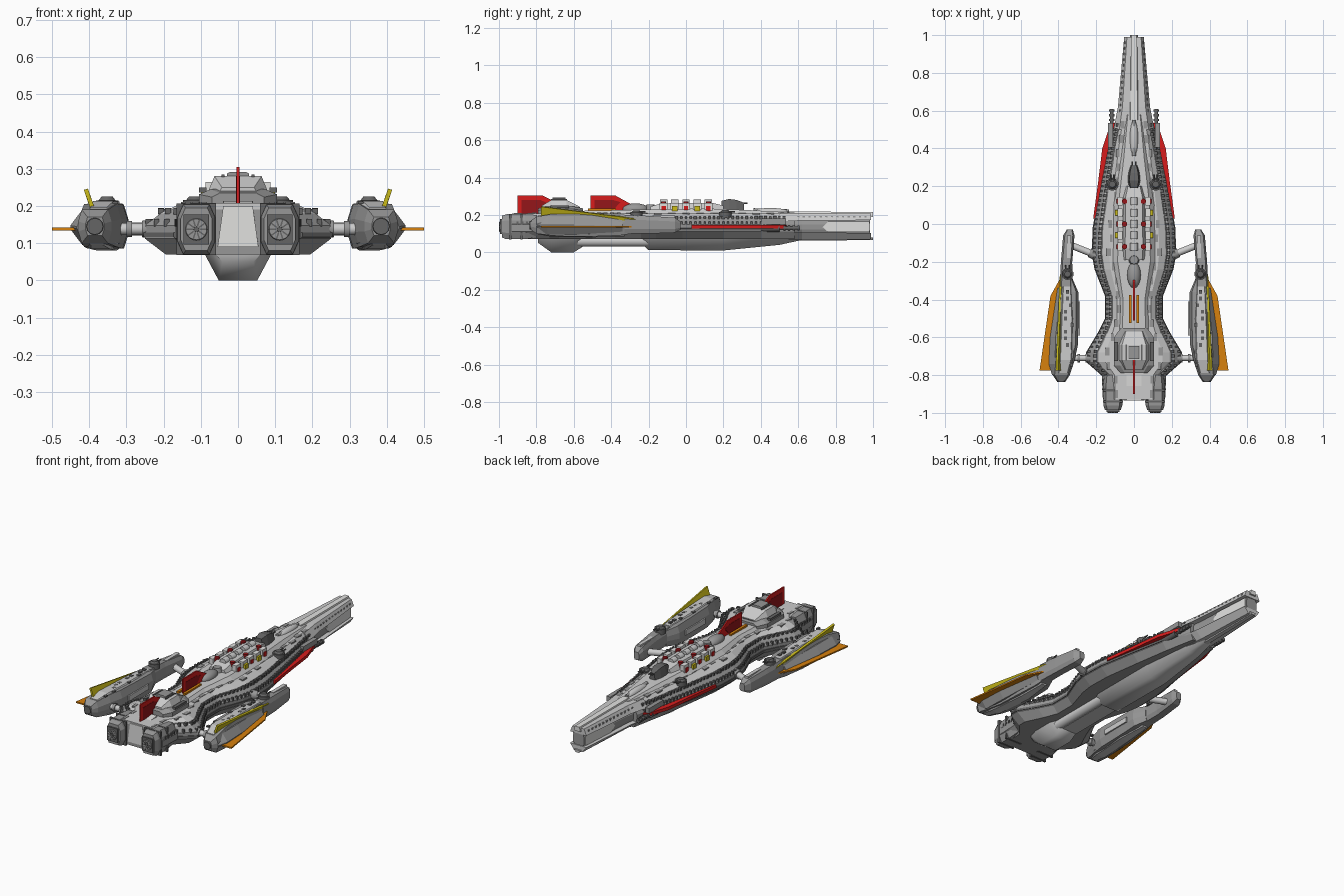
import bpy, bmesh, math, random
from mathutils import Matrix, Vector

if "Cube" in bpy.data.objects:
    bpy.data.objects.remove(bpy.data.objects["Cube"])
random.seed(4)

def mat(name, r, g, b):
    m = bpy.data.materials.new(name)
    m.diffuse_color = (r, g, b, 1)
    m.use_nodes = True
    m.node_tree.nodes["Principled BSDF"].inputs["Base Color"].default_value = m.diffuse_color
    return m
LIGHT = mat("light_grey", .6, .6, .6)
MID = mat("mid_grey", .31, .31, .31)
DARK = mat("dark_grey", .13, .13, .13)
WHITE = mat("off_white", .75, .75, .74)
RED = mat("red", .68, .012, .012)
DRED = mat("dark_red", .3, .008, .01)
YELLOW = mat("yellow", .6, .5, .01)
ORANGE = mat("orange", .68, .22, .004)

# ---------- helpers ----------
def add(name, bm, m, mirror=False, smooth=0):
    bmesh.ops.recalc_face_normals(bm, faces=bm.faces)
    me = bpy.data.meshes.new(name)
    bm.to_mesh(me)
    bm.free()
    me.materials.append(m)
    if smooth:
        me.shade_smooth()
        me.set_sharp_from_angle(angle=math.radians(smooth))
    ob = bpy.data.objects.new(name, me)
    bpy.context.collection.objects.link(ob)
    if mirror:
        ob.modifiers.new("mirror", 'MIRROR').use_mirror_merge = False
    return ob

HEX = [(1, .35), (1, .65), (.78, 1), (-.78, 1), (-1, .65), (-1, .35), (-.78, 0), (.78, 0)]
SLOPE = [(1, 0), (.72, 1), (-.72, 1), (-1, 0)]
KEEL = [(1, 1), (-1, 1), (-.52, 0), (.52, 0)]
OCT = [(1, .25), (1, .75), (.7, 1), (-.7, 1), (-1, .75), (-1, .25), (-.7, 0), (.7, 0)]
POINT = [(1, .45), (1, .55), (.1, 1), (-1, 1), (-1, 0), (.1, 0)]

def loft(name, prof, stations, m, mirror=False, smooth=0):
    """stations: (y, centre x, half width, z low, z high)"""
    bm = bmesh.new()
    rings = [[bm.verts.new((cx + u * w, y, a + v * (b - a))) for u, v in prof]
             for y, cx, w, a, b in stations]
    n = len(prof)
    for p, q in zip(rings, rings[1:]):
        for i in range(n):
            bm.faces.new((p[i], p[(i + 1) % n], q[(i + 1) % n], q[i]))
    bm.faces.new(rings[0])
    bm.faces.new(rings[-1])
    return add(name, bm, m, mirror, smooth)

def boxes(name, items, m, mirror=False):
    """items: (cx, cy, cz, sx, sy, sz)"""
    bm = bmesh.new()
    for x, y, z, a, b, c in items:
        bmesh.ops.create_cube(bm, size=1, matrix=Matrix.Translation((x, y, z)) @ Matrix.Diagonal((a, b, c, 1)))
    return add(name, bm, m, mirror)

def rods(name, items, m, mirror=False, seg=12):
    """items: (start, end, radius, end radius)"""
    bm = bmesh.new()
    for p, q, r1, r2 in items:
        p, q = Vector(p), Vector(q)
        rot = (q - p).to_track_quat('Z', 'Y').to_matrix().to_4x4()
        bmesh.ops.create_cone(bm, cap_ends=True, segments=seg, radius1=r1, radius2=r2, depth=(q - p).length,
                              matrix=Matrix.Translation((p + q) / 2) @ rot)
    return add(name, bm, m, mirror, 40)

def plate(name, pts, off, m, mirror=False):
    bm = bmesh.new()
    h = Vector(off) / 2
    a = [bm.verts.new(Vector(p) - h) for p in pts]
    b = [bm.verts.new(Vector(p) + h) for p in pts]
    bm.faces.new(a)
    bm.faces.new(b)
    for i in range(len(a)):
        j = (i + 1) % len(a)
        bm.faces.new((a[i], a[j], b[j], b[i]))
    return add(name, bm, m, mirror)

def ball(name, c, s, m, mirror=False):
    bm = bmesh.new()
    bmesh.ops.create_uvsphere(bm, u_segments=16, v_segments=10, radius=1,
                              matrix=Matrix.Translation(c) @ Matrix.Diagonal((*s, 1)))
    return add(name, bm, m, mirror, 40)

# ---------- main hull ----------
outline = [(-.93, .165), (-.8, .17), (-.73, .25), (-.68, .25), (-.58, .19), (-.5, .15), (-.38, .15),
           (-.24, .205), (-.16, .22), (-.02, .215), (.2, .175), (.4, .135), (.58, .09)]
loft("hull_armour", HEX, [(y, 0, w, .07, .19) for y, w in outline], MID)
loft("hull_belt", OCT, [(y, 0, w + .004, .11, .135) for y, w in outline[1:-1]], DARK)
loft("hull_deck", SLOPE, [(y, 0, w * .84, .18, .208) for y, w in outline], LIGHT)
loft("raised_deck", SLOPE, [(-.56, 0, .085, .2, .222), (-.4, 0, .08, .2, .225), (-.2, 0, .12, .2, .23),
                            (.1, 0, .115, .2, .235), (.35, 0, .075, .2, .225), (.58, 0, .045, .2, .212)], LIGHT)

# ---------- bow rails ----------
loft("bow_upper_rail", SLOPE, [(.5, 0, .108, .165, .208), (.62, 0, .085, .17, .21), (.99, 0, .052, .172, .208)], LIGHT)
loft("bow_lower_rail", KEEL, [(.5, 0, .105, .068, .108), (.62, 0, .085, .068, .106), (.99, 0, .052, .07, .104)], LIGHT)
loft("bow_core", HEX, [(.5, 0, .085, .09, .18), (.62, 0, .062, .09, .18), (.985, 0, .034, .09, .18)], MID)
loft("bow_top_spine", SLOPE, [(.55, 0, .026, .2, .218), (1, 0, .02, .19, .216)], WHITE)
loft("bow_bottom_spine", KEEL, [(.6, 0, .026, .062, .08), (1, 0, .02, .066, .08)], LIGHT)
plate("bow_side_panel", [(.05, .73, .135), (.05, .76, .165), (.036, .98, .165), (.036, .98, .108), (.05, .76, .108)],
      (.01, 0, 0), WHITE, True)

# ---------- keel ----------
loft("forward_keel", KEEL, [(.62, 0, .04, .066, .08), (.5, 0, .07, .04, .09), (.2, 0, .1, .01, .09),
                            (-.2, 0, .1, .012, .09), (-.24, 0, .08, .05, .09)], LIGHT, False, 58)
loft("middle_keel", KEEL, [(-.2, 0, .075, .03, .09), (-.56, 0, .075, .03, .09)], LIGHT)
rods("keel_pipe", [((.045, -.2, .06), (.045, -.58, .06), .03, .03)], LIGHT, True)
loft("aft_keel", KEEL, [(-.52, 0, .08, .05, .09), (-.6, 0, .1, 0, .09), (-.72, 0, .1, 0, .09),
                        (-.79, 0, .08, .05, .09)], LIGHT, False, 58)

# ---------- engines at the front (-y) end ----------
loft("engine_block", OCT, [(-.985, .112, .042, .08, .195), (-.96, .112, .05, .07, .204), (-.86, .112, .052, .07, .204),
                           (-.8, .112, .045, .08, .2)], MID, True)
boxes("engine_grille", [(.112, -.988, .137, .068, .012, .08)], DARK, True)
rods("engine_ring", [((.112, -.99, .137), (.112, -.998, .137), .031, .028)], MID, True, 20)
rods("engine_hub", [((.112, -.99, .137), (.112, -1, .137), .009, .007)], DARK, True)
bm = bmesh.new()
for k in range(10):
    bmesh.ops.create_cube(bm, size=1, matrix=Matrix.Translation((.112, -.998, .137)) @ Matrix.Rotation(k * math.pi / 5, 4, 'Y')
                          @ Matrix.Translation((.018, 0, 0)) @ Matrix.Diagonal((.018, .004, .004, 1)))
add("engine_fan_blades", bm, DARK, True)
boxes("engine_bands", [(.112, y, .137, .106, .012, .138) for y in (-.94, -.88)], DARK, True)
loft("stern_centre", SLOPE, [(-.935, 0, .055, .09, .2), (-.8, 0, .055, .09, .214)], WHITE)
boxes("stern_panels", [(x, -.915, .203, .03, .03, .008) for x in (-.035, 0, .035)], WHITE)

# ---------- bridge ----------
loft("bridge_base", OCT, [(-.79, 0, .07, .19, .235), (-.75, 0, .105, .19, .245), (-.6, 0, .105, .19, .245),
                          (-.55, 0, .07, .19, .235)], MID)
loft("bridge_dome", SLOPE, [(-.77, 0, .06, .22, .25), (-.72, 0, .088, .22, .28), (-.64, 0, .088, .22, .28),
                            (-.57, 0, .06, .22, .245)], LIGHT)
loft("bridge_roof", OCT, [(-.715, 0, .03, .27, .292), (-.645, 0, .03, .27, .292)], MID)
boxes("bridge_windows", [(0, -.765, .236, .07, .01, .012), (0, -.573, .236, .07, .01, .012)], DARK)
boxes("bridge_ribs", [(.04, -.68, .281, .008, .085, .006), (.095, -.675, .243, .02, .1, .014)], DARK, True)

# ---------- red dorsal fins ----------
def fin(name, y0, y1, y2, zt, zb):
    ym = y1 + (y2 - y1) * .3
    plate(name, [(0, y0, zb), (0, y0, .305), (0, y1, .305), (0, y2, zt), (0, y2 - .07, zb)], (.008, 0, 0), RED)
    plate(name + "_inset", [(0, y0 + .02, zb), (0, y0 + .02, .28), (0, y1 - .01, .28), (0, ym, .268), (0, y1 - .02, zb)],
          (.011, 0, 0), DRED)
fin("stern_fin", -.9, -.77, -.7, .27, .19)
fin("middle_fin", -.51, -.38, -.28, .25, .215)
boxes("orange_deck_strip", [(.02, -.45, .228, .015, .15, .012)], ORANGE, True)

# ---------- central superstructure ----------
loft("spine_block", SLOPE, [(-.19, 0, .06, .22, .245), (-.13, 0, .065, .22, .262), (.14, 0, .062, .22, .265),
                            (.2, 0, .045, .22, .25)], LIGHT)
rows = [-.12, -.06, 0, .06, .12]
boxes("spine_pylons", [(.075, y, .238, .026, .044, .052) for y in rows], WHITE, True)
rods("spine_tanks", [((0, y - .02, .262), (0, y + .02, .262), .02, .02) for y in rows], LIGHT)
boxes("red_hatches", [(.083, y, .234, .018, .024, .026) for y in rows[::2]], RED, True)
rods("red_vents", [((.05, y, .24), (.05, y, .272), .014, .014) for y in rows[::2]], DRED, True)
boxes("yellow_hatches", [(.087, y, .234, .026, .03, .026) for y in rows[1::2]], YELLOW, True)
ball("deck_dome", (0, -.27, .23), (.036, .07, .032), MID)
rods("deck_drum", [((0, -.19, .225), (0, -.19, .255), .03, .022)], MID)
ball("bow_capsule", (0, .45, .215), (.022, .1, .022), LIGHT)
rods("bow_barrel", [((0, .36, .226), (0, .55, .222), .01, .008)], MID)

# ---------- turrets ----------
def turret(name, x, y, z, r, mirror):
    rods(name + "_base", [((x, y, z - .02), (x, y, z + .01), r, r), ((x, y, z + .01), (x, y, z + .02), r * .75, r * .5)],
         DARK, mirror, 10)
    rods(name + "_guns", [((x + d, y, z + .01), (x + d, y + r * 1.5, z + .012), .005, .004) for d in (-.009, .009)],
         DARK, mirror, 8)
turret("deck_turret", .115, .21, .206, .034, True)
turret("outrigger_turret", .352, -.265, .205, .032, True)
loft("bow_turret_house", SLOPE, [(.19, 0, .025, .225, .275), (.23, 0, .034, .225, .285), (.27, 0, .03, .225, .28),
                                 (.31, 0, .018, .225, .265)], DARK)
rods("bow_turret_guns", [((.009, .29, .262), (.009, .33, .262), .005, .004)], DARK, True, 8)

# ---------- side guns beside the bow ----------
rods("bow_gun", [((.118, .36, .13), (.118, .5, .13), .024, .02), ((.118, .5, .13), (.118, .61, .13), .009, .009)]
     + [((.118, y, .13), (.118, y + .012, .13), .014, .014) for y in (.52, .545, .57, .595)], DARK, True)
boxes("bow_gun_mount", [(.125, .47, .165, .025, .13, .03)], MID, True)
plate("red_side_wing", [(.09, .54, .137), (.125, .53, .137), (.168, .4, .137), (.19, .22, .137), (.216, .03, .137),
                        (.18, .03, .137), (.1, .4, .137)], (0, 0, .018), RED, True)

# ---------- outriggers ----------
loft("outrigger_arm", OCT, [(-.03, .34, .016, .12, .165), (-.06, .345, .03, .105, .185), (-.2, .357, .03, .1, .195),
                            (-.33, .36, .034, .1, .2)], MID, True)
loft("outrigger_pod", HEX, [(-.29, .355, .03, .1, .19), (-.36, .345, .05, .09, .2), (-.5, .352, .058, .085, .203),
                            (-.64, .357, .06, .085, .206), (-.72, .37, .056, .09, .205), (-.8, .385, .045, .1, .19),
                            (-.83, .385, .025, .12, .17)], MID, True)
loft("outrigger_top_armour", SLOPE, [(-.33, .355, .025, .19, .203), (-.5, .355, .036, .195, .211), (-.72, .362, .038, .195, .213),
                                     (-.79, .375, .03, .18, .196)], LIGHT, True)
loft("outrigger_outer_armour", POINT, [(-.34, .385, .02, .11, .17), (-.6, .412, .032, .095, .188),
                                       (-.74, .415, .036, .095, .19), (-.8, .412, .022, .12, .165)], MID, True)
loft("outrigger_belly", KEEL, [(-.33, .355, .025, .086, .1), (-.5, .352, .05, .08, .1), (-.72, .37, .05, .084, .1),
                               (-.79, .38, .03, .096, .11)], LIGHT, True)
boxes("outrigger_nose_plate", [(.345, -.12, .19, .022, .12, .012), (.312, -.5, .145, .05, .18, .03)], LIGHT, True)
rods("outrigger_exhaust", [((.385, -.8, .145), (.385, -.836, .145), .03, .022)], DARK, True)
plate("orange_wing", [(.375, -.26, .138), (.442, -.38, .138), (.5, -.775, .138), (.4, -.775, .138)], (0, 0, .008), ORANGE, True)
plate("yellow_fin", [(.382, -.26, .168), (.388, -.28, .182), (.409, -.775, .245), (.385, -.775, .175)], (.011, 0, -.003), YELLOW, True)
rods("struts", [((.19, -.17, .138), (.34, -.11, .138), .018, .018), ((.22, -.71, .138), (.34, -.71, .138), .016, .016)],
     LIGHT, True)
rods("strut_collars", [((.285, -.71, .138), (.3, -.71, .138), .022, .022), ((.23, -.71, .138), (.258, -.71, .138), .026, .022),
                       ((.2, -.166, .138), (.235, -.152, .138), .028, .024)], MID, True)

# ---------- small surface details ----------
def width(y):
    for (a, wa), (b, wb) in zip(outline, outline[1:]):
        if a <= y <= b:
            return wa + (wb - wa) * (y - a) / (b - a)
studs, plates_, ribs = [], [], []
for i in range(58):
    y = -.9 + i * .025
    w = width(y)
    studs.append((w * .83, y, .186, .016, random.uniform(.01, .018), random.uniform(.01, .018)))
    ribs.append((w * .965, y, .155, .014, .01, .02))
    if i % 3 == 0:
        plates_.append((w * random.uniform(.5, .62), y, .206, random.uniform(.012, .03), .04, .008))
boxes("deck_edge_studs", studs, DARK, True)
boxes("hull_side_ribs", ribs, DARK, True)
boxes("deck_plates", plates_, MID, True)
boxes("bow_edge_studs", [(.073 - (y - .6) * .075, y, .19, .008, .012, .01) for y in [.6 + k * .03 for k in range(13)]], MID, True)
boxes("outrigger_studs", [(.345 + random.uniform(-.02, .02), -.36 - k * .035, .209, .016, .02, .007) for k in range(12)], DARK, True)
